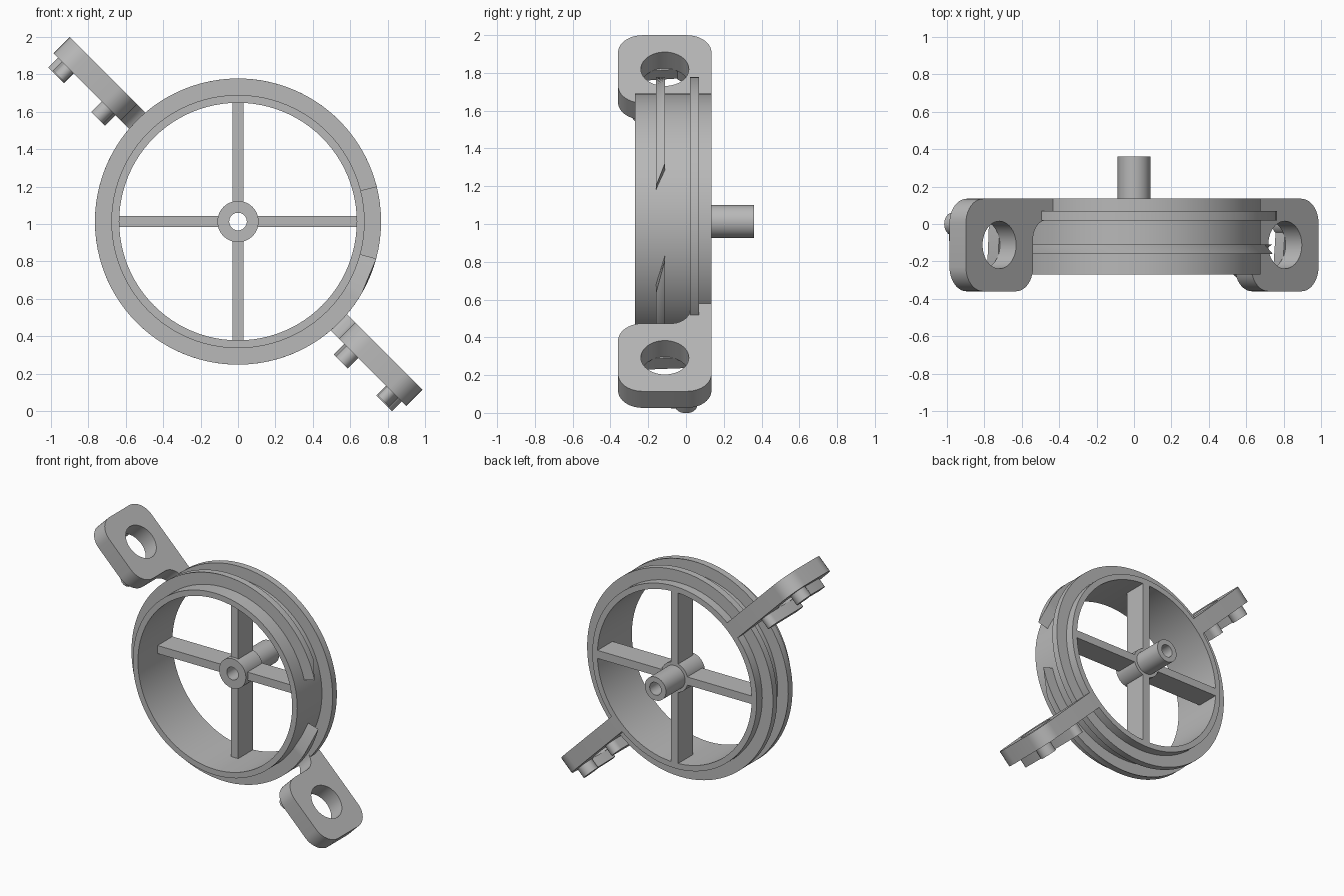
import bpy, bmesh
from math import sin, cos, pi, radians, sqrt
from mathutils import Matrix, Vector

cube = bpy.data.objects.get("Cube")
if cube:
    bpy.data.objects.remove(cube)

grey = bpy.data.materials.new("plain_grey")
grey.use_nodes = True
COLOUR = (0.48, 0.48, 0.48, 1)
grey.diffuse_color = COLOUR
grey.node_tree.nodes["Principled BSDF"].inputs["Base Color"].default_value = COLOUR

CENTRE = Vector((0, 0, 1.013))
SEGMENTS = 96


def finish(name, bm):
    bmesh.ops.recalc_face_normals(bm, faces=bm.faces)
    mesh = bpy.data.meshes.new(name)
    bm.to_mesh(mesh)
    bm.free()
    mesh.materials.append(grey)
    ob = bpy.data.objects.new(name, mesh)
    bpy.context.collection.objects.link(ob)
    bpy.ops.object.select_all(action='DESELECT')
    ob.select_set(True)
    bpy.context.view_layer.objects.active = ob
    bpy.ops.object.shade_smooth_by_angle(angle=radians(30))
    return ob


def polar(r, y, a):
    return CENTRE + Vector((r * cos(a), y, r * sin(a)))


def loft(name, sections, closed):
    """Skin a row of matching cross-sections, capping the ends if open."""
    bm = bmesh.new()
    rows = [[bm.verts.new(p) for p in s] for s in sections]
    pairs = list(zip(rows, rows[1:]))
    if closed:
        pairs.append((rows[-1], rows[0]))
    for a, b in pairs:
        for i in range(len(a)):
            j = (i + 1) % len(a)
            bm.faces.new((a[i], a[j], b[j], b[i]))
    if not closed:
        bm.faces.new(rows[0])
        bm.faces.new(rows[-1])
    return finish(name, bm)


def revolve(name, profile):
    angles = [2 * pi * i / SEGMENTS for i in range(SEGMENTS)]
    return loft(name, [[polar(r, y, a) for r, y in profile] for a in angles], True)


def arc(cx, cy, r, start, end, steps=10):
    angles = [radians(start + (end - start) * i / steps) for i in range(steps + 1)]
    return [(cx + r * cos(a), cy + r * sin(a)) for a in angles]


def slab(name, outlines, low, high, matrix):
    """Fill flat outlines (the later ones are holes) and extrude them."""
    bm = bmesh.new()
    edges = []
    for outline in outlines:
        vs = [bm.verts.new((x, y, low)) for x, y in outline]
        edges += [bm.edges.new((v, vs[(i + 1) % len(vs)])) for i, v in enumerate(vs)]
    bmesh.ops.triangle_fill(bm, edges=edges, use_beauty=True)
    new = bmesh.ops.extrude_face_region(bm, geom=bm.faces[:])["geom"]
    bmesh.ops.translate(bm, vec=(0, 0, high - low),
                        verts=[g for g in new if isinstance(g, bmesh.types.BMVert)])
    bm.transform(matrix)
    return finish(name, bm)


def capsule(a, b, r):
    """Outline of a round-ended bar running from a down to b."""
    lean = (Vector(a) - Vector(b)).angle_signed(Vector((0, 1)))
    lean = lean * 180 / pi
    return arc(*a, r, lean, lean + 180) + arc(*b, r, lean + 180, lean + 360)


# Drum wall and the complete rear rib
revolve("drum", [(0.635, -0.27), (0.677, -0.27), (0.677, 0.135), (0.635, 0.135)])
revolve("rear_rib", [(0.66, 0.02), (0.765, 0.02), (0.765, 0.07), (0.66, 0.07)])

# Front rib, broken on one side with slanted ends
sections = []
for i in range(SEGMENTS + 1):
    f = i / SEGMENTS
    front = radians(14 + (330 - 14) * f)
    back = radians(24 + (345 - 24) * f)
    sections.append([polar(0.66, -0.16, front), polar(0.765, -0.16, front),
                     polar(0.765, -0.11, back), polar(0.66, -0.11, back)])
loft("front_rib", sections, False)

# Hub with its hollow rear shaft
revolve("hub", [(0.047, -0.065), (0.11, -0.065), (0.11, 0.135),
                (0.087, 0.135), (0.087, 0.36), (0.047, 0.36)])

# Four spokes
for i, side in enumerate(("right", "top", "left", "bottom")):
    bm = bmesh.new()
    bmesh.ops.create_cube(bm, size=1)
    bm.transform(Matrix.Translation(CENTRE) @ Matrix.Rotation(i * pi / 2, 4, 'Y')
                 @ Matrix.Translation((0.365, 0.0475, 0))
                 @ Matrix.Diagonal((0.56, 0.175, 0.06, 1)))
    finish("spoke_" + side, bm)

# Lug outline: rounded pad with a neck that blends into the drum
R = 0.13
TIP, ROOT, FRONT, BACK = 1.333, 0.825, -0.36, 0.135
lug = ([(0.65, BACK), (0.65, 0.02)]
       + arc(ROOT - 0.1, -0.08, 0.1, 90, 0)
       + arc(ROOT + R, FRONT + R, R, 180, 270)
       + arc(TIP - R, FRONT + R, R, 270, 360)
       + arc(TIP - R, BACK - R, R, 0, 90))
hole = arc(1.08, -0.112, 0.127, 0, 351, 39)

# Two opposite lugs, each with a pair of bars on the underside
for name, s in (("upper", -1), ("lower", 1)):
    k = 1 / sqrt(2)
    matrix = Matrix(((s * k, 0, k, 0), (0, 1, 0, 0),
                     (-s * k, 0, k, CENTRE.z), (0, 0, 0, 1)))
    slab(name + "_lug", [lug, hole], -0.062, 0.062, matrix)
    slab(name + "_near_bar", [capsule((0.91, 0.03), (0.925, -0.24), 0.045)],
         -0.14, -0.06, matrix)
    slab(name + "_far_bar", [capsule((1.24, 0.0), (1.22, -0.22), 0.035)],
         -0.13, -0.06, matrix)
    slab(name + "_far_stud", [arc(1.24, 0.0, 0.06, 0, 345, 23)],
         -0.135, -0.06, matrix)
